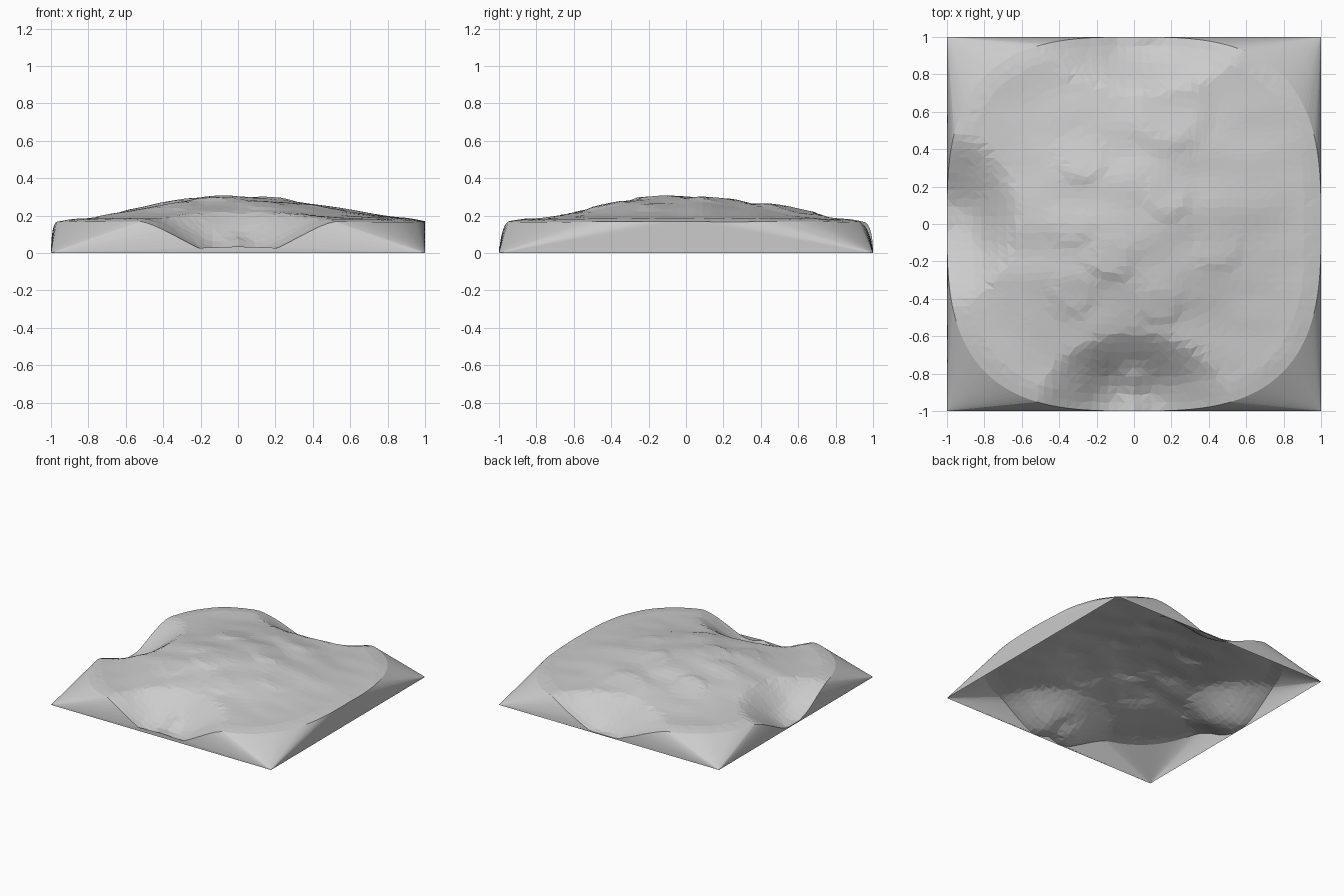
import bpy, bmesh, random
from mathutils import Vector, noise
from math import cos, pi, hypot

if "Cube" in bpy.data.objects:
    bpy.data.objects.remove(bpy.data.objects["Cube"])

random.seed(4)
N = 44          # grid cells across
P = 3.0         # roundness of the rim (superellipse power)


def smooth(t):
    t = max(0.0, min(1.0, t))
    return t * t * (3 - 2 * t)


# rounded terraces: x, y, radius, height
TERRACES = [(0.18, 0.62, 0.25, 0.022), (-0.28, 0.36, 0.15, 0.016),
            (0.18, 0.16, 0.14, 0.016), (-0.12, -0.17, 0.14, 0.018),
            (0.14, -0.42, 0.13, 0.014), (-0.33, -0.36, 0.14, 0.014),
            (-0.35, 0.0, 0.13, 0.010), (0.45, -0.12, 0.14, 0.010)]


def notch(t, u, w, l, flat):
    """Factor 0..1 for a valley cut in from one edge: t along it, u inward."""
    q = hypot(t / w, max(u, 0) / l)
    f = max(0.0, min(1.0, (q - flat) / (1 - flat)))
    return 0.5 * f + 0.5 * smooth(f)


def height(x, y):
    r = min(1.0, hypot(x, y))
    rim = smooth((1.0 - (abs(x) ** P + abs(y) ** P) ** (1 / P)) / 0.08)
    z = 0.168 + 0.016 * rim + 0.115 * (1 + cos(pi * r)) / 2
    # ripples, strongest in the middle
    z += 0.017 * (1 - 0.7 * r * r) * noise.noise(Vector((x * 3.2, y * 5.5, 2.3)))
    for cx, cy, rad, h in TERRACES:
        d = hypot(x - cx, y - cy) / rad
        z += h * smooth((1.1 - d) / 0.5) * (0.55 - 0.45 * (y - cy) / rad)
    # three valleys: front, left and back
    f = notch(x, y + 1, 0.52, 0.42, 0.24)
    g = notch(y - 0.03, x + 1, 0.46, 0.38, 0.12)
    b = notch(x - 0.05, 1 - y, 0.55, 0.30, 0.12)
    rough = 0.012 * noise.noise(Vector((x * 8, y * 8, 5)))
    z = z * f * g * b + rough * (1 - f * g * b)
    # small ridge dividing the front valley
    z += 0.035 * max(0, 1 - abs(x) / 0.12) * smooth((-0.72 - y) / 0.12)
    return max(0.008, min(0.312, z))


# terrain surface: square grid pulled into a rounded square
bm = bmesh.new()
grid = []
for j in range(N + 1):
    row = []
    for i in range(N + 1):
        u, v = 2 * i / N - 1, 2 * j / N - 1
        if 0 < i < N and 0 < j < N:
            u += random.uniform(-0.3, 0.3) / N
            v += random.uniform(-0.3, 0.3) / N
        m = max(abs(u), abs(v))
        s = m / (abs(u) ** P + abs(v) ** P) ** (1 / P) if m > 1e-6 else 1
        x, y = u * s, v * s
        row.append(bm.verts.new((x, y, height(x, y))))
    grid.append(row)
for j in range(N):
    for i in range(N):
        a, b = grid[j][i], grid[j][i + 1]
        c, d = grid[j + 1][i + 1], grid[j + 1][i]
        tris = ((a, b, c), (a, c, d)) if random.random() < 0.5 else ((a, b, d), (b, c, d))
        for t in tris:
            bm.faces.new(t)

# outer walls: the rim fans down to four ground corners
loop = ([grid[0][i] for i in range(N)] + [grid[j][N] for j in range(N)]
        + [grid[N][i] for i in range(N, 0, -1)] + [grid[j][0] for j in range(N, 0, -1)])
corners = [bm.verts.new((x, y, 0)) for x, y in ((1, -1), (1, 1), (-1, 1), (-1, -1))]
h = N // 2
for k, c in enumerate(corners):
    start = h + k * N
    for i in range(start, start + N):
        bm.faces.new((loop[(i + 1) % (4 * N)], loop[i % (4 * N)], c))
    bm.faces.new((loop[(start + N) % (4 * N)], c, corners[(k + 1) % 4]))

mesh = bpy.data.meshes.new("terrain")
bm.to_mesh(mesh)
bm.free()
bpy.context.collection.objects.link(bpy.data.objects.new("terrain", mesh))
